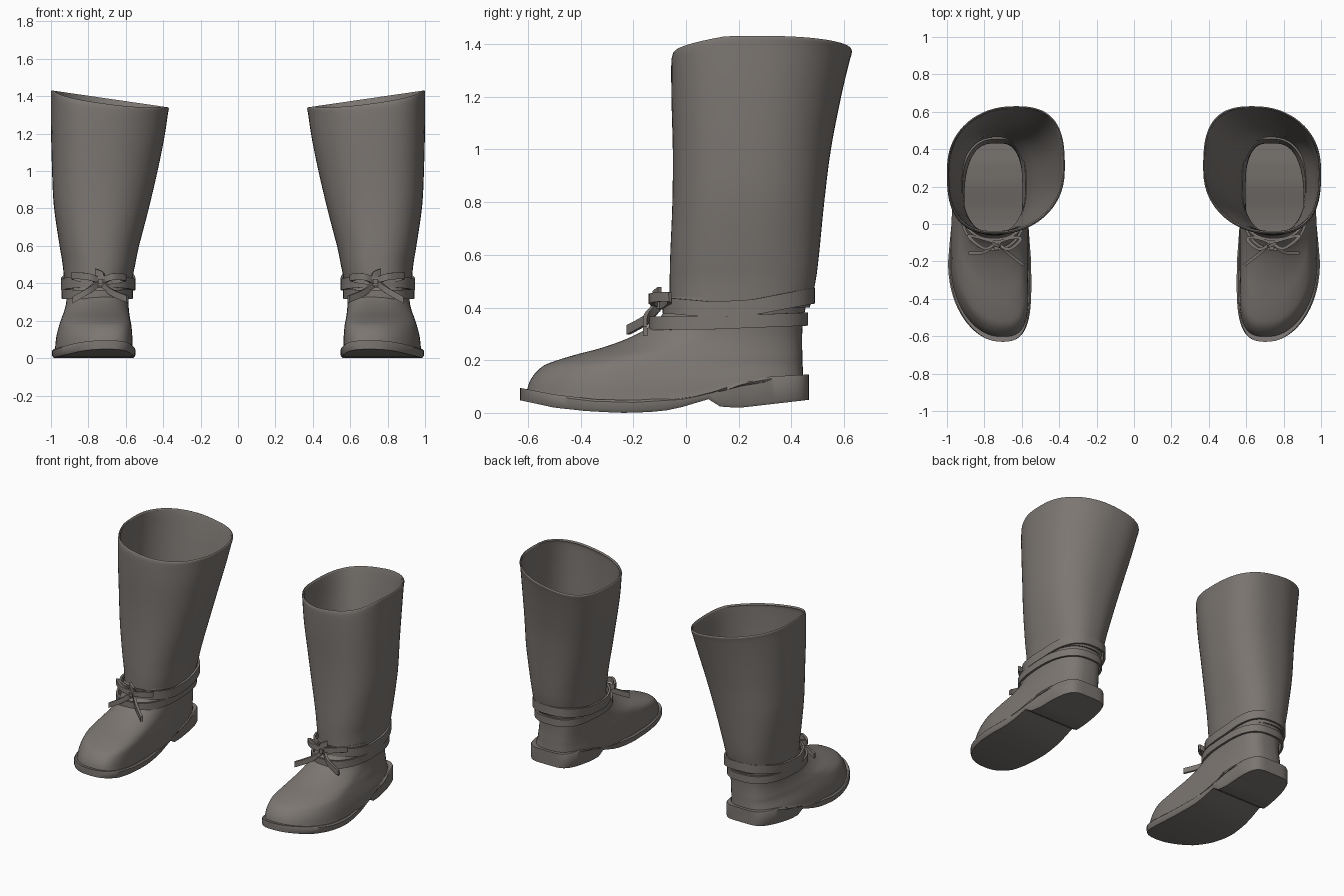
import bpy, bmesh, math
from mathutils import Vector, Matrix

if "Cube" in bpy.data.objects:
    bpy.data.objects.remove(bpy.data.objects["Cube"])

N = 64
leather = bpy.data.materials.new('leather')
leather.diffuse_color = (.2, .182, .168, 1)
leather.use_nodes = True
leather.node_tree.nodes["Principled BSDF"].inputs["Base Color"].default_value = leather.diffuse_color


def smooth_rows(rows, n):
    """Catmull-Rom interpolation through tuples of any length."""
    out = []
    for i in range(len(rows) - 1):
        a, b, c, d = rows[max(i - 1, 0)], rows[i], rows[i + 1], rows[min(i + 2, len(rows) - 1)]
        for k in range(n):
            t = k / n
            out.append(tuple(q + .5 * t * (r - p + t * (2 * p - 5 * q + 4 * r - s + t * (3 * (q - r) + s - p)))
                             for p, q, r, s in zip(a, b, c, d)))
    return out + [tuple(rows[-1])]


def lerp_curve(pts, y):
    for (y0, z0), (y1, z1) in zip(pts, pts[1:]):
        if y <= y1:
            return z0 + (z1 - z0) * max(0, (y - y0) / (y1 - y0))
    return pts[-1][1]


def ring(yf, ym, yb, xin, xout, tf, tb, nf, nb):
    """Skewed superellipse outline in plan, starting at the front."""
    pts = []
    for i in range(N):
        t = 2 * math.pi * i / N
        c, s = math.cos(t), math.sin(t)
        n = nf if c > 0 else nb
        f, g = abs(c) ** (2 / n), math.copysign(abs(s) ** (2 / n), s)
        y = ym + f * ((yf if c > 0 else yb) - ym)
        x = (xin + xout) / 2 + g * (xout - xin) / 2 + f * f * (tf if c > 0 else tb)
        pts.append((x, y))
    return pts


def finish(name, bm, thick=0, offset=-1):
    """Make the object, thicken it, shade it, and mirror it to the other boot."""
    me = bpy.data.meshes.new(name)
    bm.to_mesh(me)
    bm.free()
    me.materials.append(leather)
    ob = bpy.data.objects.new(name, me)
    bpy.context.collection.objects.link(ob)
    bpy.ops.object.select_all(action='DESELECT')
    ob.select_set(True)
    bpy.context.view_layer.objects.active = ob
    if thick:
        m = ob.modifiers.new('thickness', 'SOLIDIFY')
        m.thickness, m.offset = thick, offset
        bpy.ops.object.convert(target='MESH')
    bpy.ops.object.shade_smooth_by_angle(angle=math.radians(40))
    ob.modifiers.new('other_boot', 'MIRROR').use_mirror_merge = False
    return ob


def loft(rows, closed=True):
    bm = bmesh.new()
    vs = [[bm.verts.new(p) for p in r] for r in rows]
    n = len(vs[0])
    for a, b in zip(vs, vs[1:]):
        for i in range(n if closed else n - 1):
            j = (i + 1) % n
            bm.faces.new((a[i], a[j], b[j], b[i]))
    return bm


def ribbon(name, path, width=.036, thick=.016):
    rows = []
    for p in smooth_rows(path, 6):
        v = Vector(p)
        rows.append((v - Vector((0, 0, width / 2)), v + Vector((0, 0, width / 2))))
    return finish(name, loft(rows, False), thick, 0)


# Sole with raised toe, arch and squarish heel block
SOLE_TOP = [(-.63, .095), (-.5, .07), (-.35, .052), (-.2, .048), (0, .06), (.1, .085), (.2, .118), (.32, .138), (.47, .146)]
SOLE_BOT = [(-.63, .048), (-.5, .02), (-.38, .007), (-.25, 0), (-.15, .002), (-.05, .012), (.085, .052),
            (.13, .024), (.2, .019), (.47, .05)]
YM, YF, YB, XC, HW = -.2, -.63, .466, .772, .222
ys = [YM + (YF - YM) * math.sin(math.pi / 2 * k / 18) for k in range(18, 0, -1)]
ys += [YM + (YB - YM) * (1 - (1 - k / 24) ** 2.4) for k in range(25)] + [.085, .13]
rows = []
for y in sorted(ys):
    front = y < YM
    f = min(1, (y - YM) / ((YF if front else YB) - YM))
    n = 2.4 if front else 5
    h = (HW if front else HW - .034 * min(1, f * 1.6)) * max(0, 1 - f ** n) ** (1 / n)
    x = XC + f * f * (-.07 if front else -.02)
    zb, zt = lerp_curve(SOLE_BOT, y), lerp_curve(SOLE_TOP, y)
    k = .96
    rows.append([(x - h * k, y, zb), (x - h, y, zb + .012), (x - h, y, zt - .008), (x - h * k, y, zt),
                 (x + h * k, y, zt), (x + h, y, zt - .008), (x + h, y, zb + .012), (x + h * k, y, zb)])
bm = loft(rows)
bmesh.ops.remove_doubles(bm, verts=bm.verts, dist=.0005)
bmesh.ops.recalc_face_normals(bm, faces=bm.faces)
finish('sole', bm)

# Foot upper: level, how flat the ring is, front, widest, back, inner, outer, toe skew, front and back exponent
FOOT = [(.09, 0, -.605, -.2, .445, .565, .98, -.07, 2.5, 3.2),
        (.14, .7, -.592, -.2, .445, .567, .972, -.07, 2.45, 3.2),
        (.18, 1, -.54, -.18, .443, .572, .955, -.065, 2.4, 3.2),
        (.215, 1, -.44, -.1, .442, .578, .943, -.05, 2.3, 3.2),
        (.25, 1, -.31, 0, .441, .583, .93, -.035, 2.2, 3.1),
        (.29, 1, -.205, .08, .441, .586, .92, -.02, 2.2, 3),
        (.33, 1, -.135, .13, .443, .587, .917, -.01, 2.3, 2.9),
        (.38, 1, -.085, .17, .45, .58, .92, 0, 2.4, 2.7),
        (.44, 1, -.06, .19, .465, .57, .928, 0, 2.4, 2.6)]
rows = []
for z, u, yf, ym, yb, xi, xo, tf, n, nb in smooth_rows(FOOT, 4):
    u = min(max(u, 0), 1)
    rows.append([(x, y, lerp_curve(SOLE_TOP, y) * (1 - u) - .006 * (1 - u) + z * u)
                 for x, y in ring(yf, ym, yb, xi, xo, tf, -.02, n, nb)])
finish('foot_upper', loft(rows), .01)

# Shaft: level, front, back, inner, outer, skew
SHAFT = [(.40, -.062, .47, .57, .928, 0), (.5, -.062, .492, .55, .938, 0), (.6, -.06, .505, .53, .955, .005),
         (.8, -.052, .525, .48, .985, .015), (1.0, -.05, .55, .435, .995, .03),
         (1.2, -.055, .588, .396, 1.0, .045), (1.34, -.056, .62, .376, 1.0, .055),
         (1.378, -.052, .63, .37, 1.0, .055), (1.386, -.046, .624, .376, .995, .055)]
rows = []
for z, yf, yb, xi, xo, sk in smooth_rows(SHAFT, 4):
    k = (z - .41) / .975
    rows.append([(x, y, z + k * (.145 * (x - .685) - .03 * max(0, .15 - y) / .2))
                 for x, y in ring(yf, (yf + yb) / 2, yb, xi, xo, sk, -sk, 2.3, 2.4)])
finish('shaft', loft(rows), .012)

# Two ankle straps
STRAPS = {'lower_strap': ((-.128, .449, .575, .93), [(-.12, .34), (.1, .342), (.45, .356)], .05),
          'upper_strap': ((-.075, .475, .562, .933), [(-.07, .408), (.1, .392), (.25, .4), (.48, .446)], .06)}
for name, ((yf, yb, xi, xo), zs, wide) in STRAPS.items():
    plan = ring(yf, .17, yb, xi, xo, 0, -.015, 2.4, 2.7)
    rows = [[(x, y, lerp_curve(zs, y) + k * wide) for x, y in plan] for k in (-.5, .5)]
    finish(name, loft(rows), .014, 1)

# Bow: two loops, two tails and a knot
C = (.735, -.1, .41)
ribbon('bow_loop_inner', [C, (.67, -.135, .435), (.605, -.08, .43), (.66, -.075, .415), C])
ribbon('bow_loop_outer', [C, (.80, -.13, .435), (.885, -.065, .44), (.82, -.075, .42), C])
ribbon('bow_tail_inner', [C, (.68, -.15, .355), (.59, -.22, .315)])
ribbon('bow_tail_outer', [C, (.80, -.15, .36), (.885, -.155, .31)])
ribbon('bow_tuck', [C, (.72, -.12, .44), (.76, -.1, .46)])
bm = bmesh.new()
bmesh.ops.create_cube(bm, size=1, matrix=Matrix.Translation((C[0], C[1] - .01, C[2])) @ Matrix.Diagonal((.05, .05, .05, 1)))
bmesh.ops.bevel(bm, geom=bm.edges[:], offset=.012, segments=2, affect='EDGES')
finish('bow_knot', bm)
